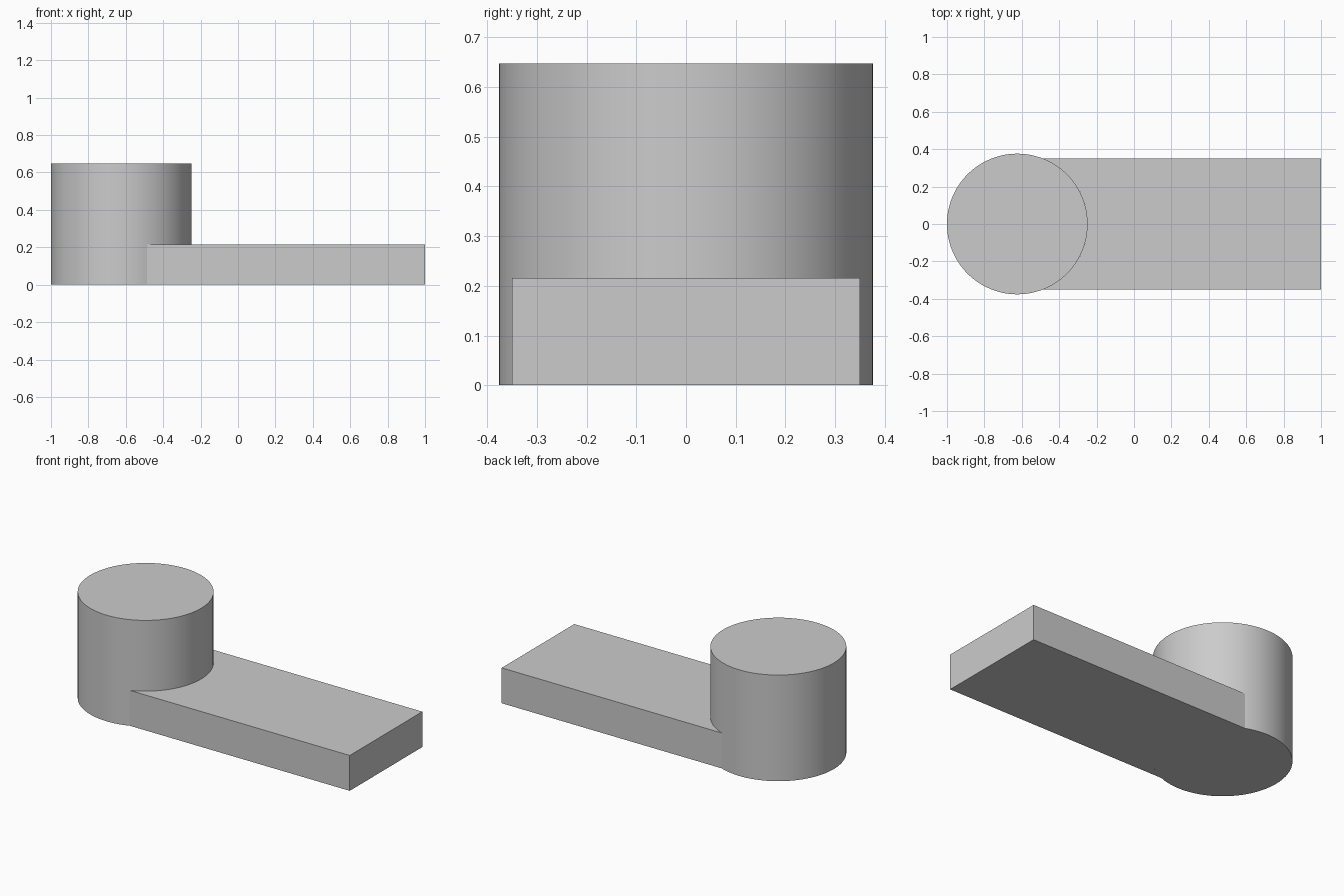
import bpy
import bmesh
from math import asin, cos, sin, radians

default = bpy.data.objects.get("Cube")
if default:
    bpy.data.objects.remove(default, do_unlink=True)

RADIUS, POST_HEIGHT, POST_X = 0.376, 0.648, -0.624
ARM_HALF_WIDTH, ARM_HEIGHT, ARM_END = 0.35, 0.216, 1.0
GREY = (0.6, 0.6, 0.6, 1)

# Single grey material
grey = bpy.data.materials.new("light_grey")
grey.use_nodes = True
grey.diffuse_color = GREY
grey.node_tree.nodes["Principled BSDF"].inputs["Base Color"].default_value = GREY


def extrude_outline(name, outline, height):
    """Solid prism standing on the ground from a counter-clockwise outline."""
    bm = bmesh.new()
    base = bm.faces.new([bm.verts.new((x, y, 0)) for x, y in outline])
    top = bmesh.ops.extrude_face_region(bm, geom=[base], use_keep_orig=True)["geom"]
    lifted = [v for v in top if isinstance(v, bmesh.types.BMVert)]
    bmesh.ops.translate(bm, verts=lifted, vec=(0, 0, height))
    bmesh.ops.recalc_face_normals(bm, faces=bm.faces)
    mesh = bpy.data.meshes.new(name)
    bm.to_mesh(mesh)
    bm.free()
    mesh.materials.append(grey)
    obj = bpy.data.objects.new(name, mesh)
    bpy.context.collection.objects.link(obj)
    bpy.ops.object.select_all(action="DESELECT")
    obj.select_set(True)
    bpy.context.view_layer.objects.active = obj
    bpy.ops.object.shade_smooth_by_angle(angle=radians(30))
    return obj


def arc(start, end, steps):
    angles = [start + (end - start) * i / steps for i in range(steps + 1)]
    return [(POST_X + RADIUS * cos(a), RADIUS * sin(a)) for a in angles]


# Round post
extrude_outline("round_post", arc(0, radians(360), 96)[:-1], POST_HEIGHT)

# Flat arm, its inner end hollowed to fit around the post
reach = asin(ARM_HALF_WIDTH / RADIUS)
corners = [(ARM_END, -ARM_HALF_WIDTH), (ARM_END, ARM_HALF_WIDTH)]
extrude_outline("flat_arm", corners + arc(reach, -reach, 36), ARM_HEIGHT)
